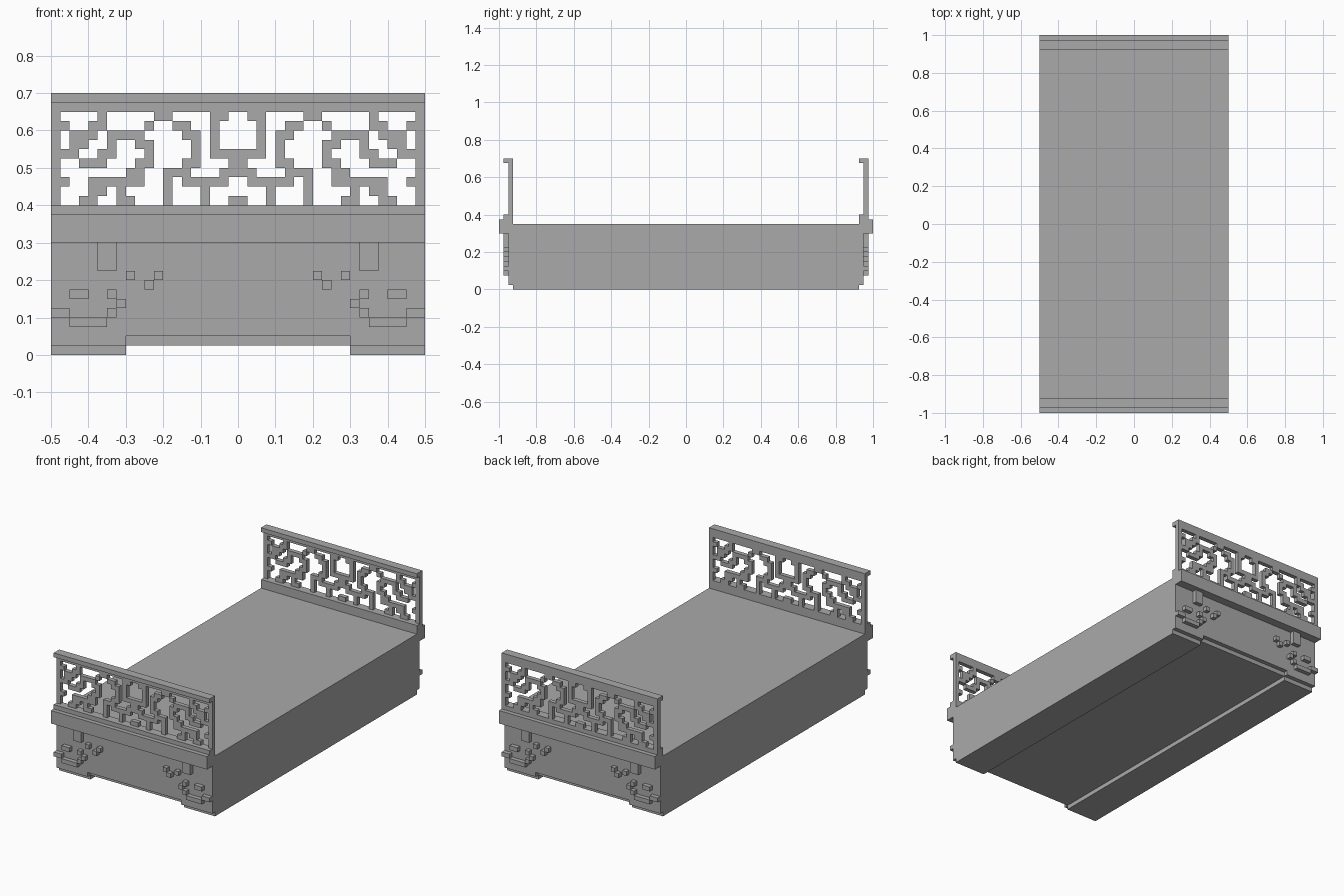
import bpy
import bmesh
from mathutils import Vector

cube = bpy.data.objects.get("Cube")
if cube:
    bpy.data.objects.remove(cube, do_unlink=True)

CELL = 0.025

grey = bpy.data.materials.new("plain_grey")
grey.use_nodes = True
grey.diffuse_color = (0.4, 0.4, 0.4, 1)
grey.node_tree.nodes["Principled BSDF"].inputs["Base Color"].default_value = (0.4, 0.4, 0.4, 1)


def finish(name, bm):
    bmesh.ops.recalc_face_normals(bm, faces=bm.faces)
    mesh = bpy.data.meshes.new(name)
    bm.to_mesh(mesh)
    bm.free()
    mesh.materials.append(grey)
    obj = bpy.data.objects.new(name, mesh)
    bpy.context.collection.objects.link(obj)
    return obj


def slab(name, faces, y0, y1):
    """Extrude outlines drawn in x, z from y0 to y1."""
    bm = bmesh.new()
    for outline in faces:
        bm.faces.new([bm.verts.new((x, y0, z)) for x, z in outline])
    bmesh.ops.remove_doubles(bm, verts=bm.verts, dist=0.0001)
    bmesh.ops.dissolve_limit(bm, angle_limit=0.01, verts=bm.verts, edges=bm.edges)
    ext = bmesh.ops.extrude_face_region(bm, geom=bm.faces[:], use_keep_orig=True)
    moved = [v for v in ext["geom"] if isinstance(v, bmesh.types.BMVert)]
    bmesh.ops.translate(bm, verts=moved, vec=Vector((0, y1 - y0, 0)))
    return finish(name, bm)


def rect(x0, x1, z0, z1):
    return [(x0, z0), (x1, z0), (x1, z1), (x0, z1)]


def notched(z0, z_notch, z1):
    """Full-width outline with a wide notch in its lower edge."""
    return [(-0.5, z0), (-0.3, z0), (-0.3, z_notch), (0.3, z_notch),
            (0.3, z0), (0.5, z0), (0.5, z1), (-0.5, z1)]


# Left half of the fretwork, mirrored to the right
FRET = [
    "#....#.....##....##.",
    "##..##....#..##..#..",
    "#.###.####....##.#..",
    "#.##..#..##....#.#..",
    "###..##...#....#.###",
    "#..###...##...##...#",
    "#.......##..###...##",
    "##..######..#.#####.",
    "#...##.#....#...#...",
    "#..##..##...#...#..#",
]


def fretwork():
    cells = [rect(-0.5, 0.5, 0.65, 0.675)]
    for r, half in enumerate(FRET):
        z = 0.65 - (r + 1) * CELL
        for c, mark in enumerate(half + half[::-1]):
            if mark == "#":
                x = -0.5 + c * CELL
                cells.append(rect(x, x + CELL, z, z + CELL))
    return cells


# Raised carving blocks in cells: distance from side edge, height, width, tall
CARVING = [(5, 9, 2, 3), (8, 8, 1, 1), (10, 7, 1, 1), (11, 8, 1, 1),
           (2, 6, 2, 1), (6, 6, 1, 1), (7, 5, 1, 1), (6, 4, 1, 1),
           (2, 3, 4, 1), (0, 4, 2, 1)]


def carving():
    blocks = []
    for c, r, w, h in CARVING:
        x0, x1 = -0.5 + c * CELL, -0.5 + (c + w) * CELL
        z0, z1 = r * CELL, (r + h) * CELL
        blocks += [rect(x0, x1, z0, z1), rect(-x1, -x0, z0, z1)]
    return blocks


# Main body with a shallow channel underneath
slab("bed_body", [notched(0, 0.025, 0.35)], -0.925, 0.925)

# End panels, carvings and ledges are mirrored front to back
for end, s in (("front", -1), ("back", 1)):
    slab(end + "_panel", [notched(0.025, 0.05, 0.3)], s * 0.925, s * 0.95)
    slab(end + "_carving", carving(), s * 0.95, s * 0.975)
    slab(end + "_ledge", [rect(-0.5, 0.5, 0.3, 0.375)], s * 0.925, s)
    slab(end + "_ledge_step", [rect(-0.5, 0.5, 0.375, 0.4)], s * 0.925, s * 0.975)

# Both rails face the same way, so the back one is a shifted copy
for end, y in (("front", -0.975), ("back", 0.925)):
    slab(end + "_fretwork", fretwork(), y + CELL, y + 2 * CELL)
    slab(end + "_top_rail", [rect(-0.5, 0.5, 0.675, 0.7)], y, y + 2 * CELL)
